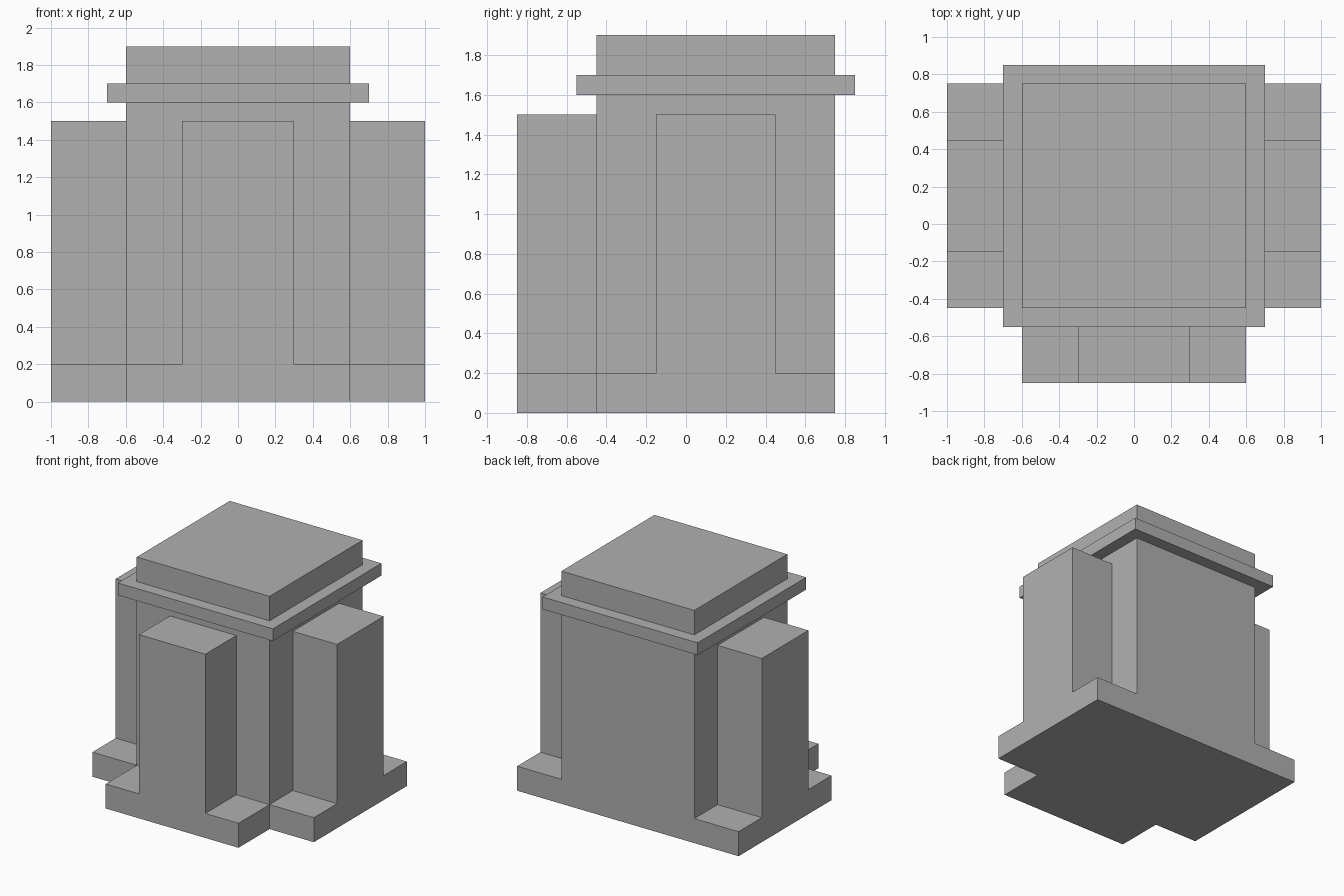
import bpy
import bmesh
from math import radians
from mathutils import Matrix

if "Cube" in bpy.data.objects:
    bpy.data.objects.remove(bpy.data.objects["Cube"])

CENTRE_Y = 0.15   # the core sits behind the overall centre
HALF = 0.6        # half width of the core
DEPTH = 0.4       # how far each buttress projects

# Dark grey stone shared by all parts
stone = bpy.data.materials.new("dark_grey")
stone.diffuse_color = (0.44, 0.44, 0.44, 1)
stone.use_nodes = True
stone.node_tree.nodes["Principled BSDF"].inputs["Base Color"].default_value = stone.diffuse_color


def prism(name, profile, height, matrix):
    """Extrude an XY profile along +Z, then place it with a matrix."""
    bm = bmesh.new()
    face = bm.faces.new([bm.verts.new((x, y, 0)) for x, y in profile])
    top = bmesh.ops.extrude_face_region(bm, geom=[face])["geom"]
    bmesh.ops.translate(bm, vec=(0, 0, height),
                        verts=[v for v in top if isinstance(v, bmesh.types.BMVert)])
    bm.transform(matrix)
    bmesh.ops.recalc_face_normals(bm, faces=bm.faces)
    mesh = bpy.data.meshes.new(name)
    bm.to_mesh(mesh)
    bm.free()
    mesh.materials.append(stone)
    obj = bpy.data.objects.new(name, mesh)
    bpy.context.collection.objects.link(obj)
    return obj


def slab(name, half, z0, z1):
    """Square block centred on the core axis."""
    square = [(-half, -half), (half, -half), (half, half), (-half, half)]
    return prism(name, square, z1 - z0, Matrix.Translation((0, CENTRE_Y, z0)))


# Core tower with its overhanging collar
slab("core", HALF, 0, 1.9)
slab("collar", 0.7, 1.6, 1.7)

# Stepped buttresses: an inverted T extruded outward from three sides
step = [(-HALF, 0), (HALF, 0), (HALF, 0.2), (0.3, 0.2),
        (0.3, 1.5), (-0.3, 1.5), (-0.3, 0.2), (-HALF, 0.2)]
for name, angle in (("front", 0), ("right", 90), ("left", -90)):
    place = (Matrix.Translation((0, CENTRE_Y, 0))
             @ Matrix.Rotation(radians(angle), 4, 'Z')
             @ Matrix.Translation((0, -HALF, 0))
             @ Matrix.Rotation(radians(90), 4, 'X'))
    prism(name + "_buttress", step, DEPTH, place)
